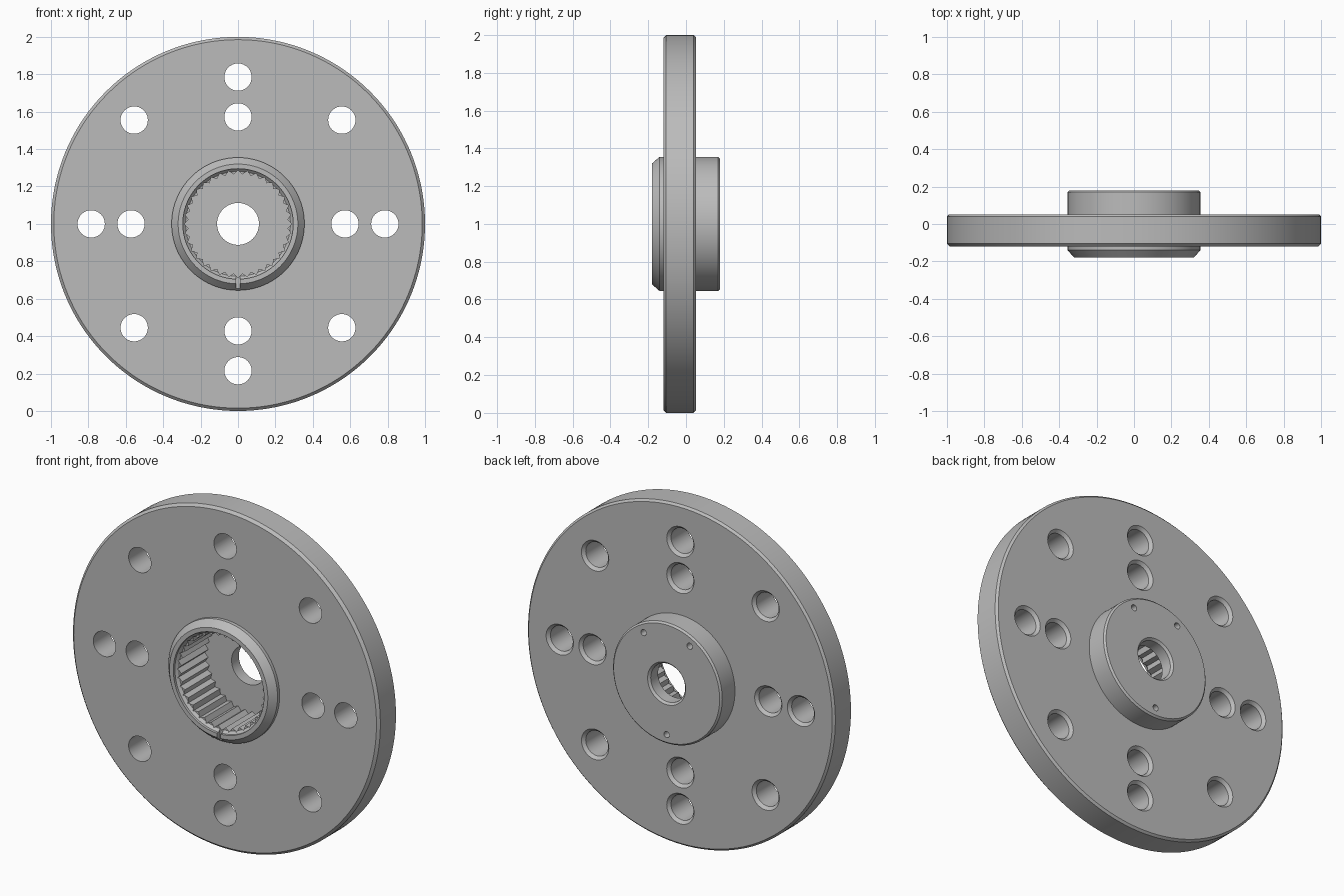
import bpy, bmesh
from math import sin, cos, pi, radians

cube = bpy.data.objects.get("Cube")
if cube:
    bpy.data.objects.remove(cube)

steel = bpy.data.materials.new("grey steel")
steel.use_nodes = True
GREY = (0.5, 0.5, 0.5, 1)
steel.diffuse_color = GREY
steel.node_tree.nodes["Principled BSDF"].inputs["Base Color"].default_value = GREY


def turn(bm, profile, segs, cx=0, cz=1, wave=0):
    """Capped solid turned around a y axis; profile is (radius, y), front to back.
    A wave pulls every other point inwards to form teeth."""
    rings = []
    for r, y in profile:
        ring = []
        for i in range(segs):
            a, rad = 2 * pi * i / segs, r - wave * (i % 2)
            ring.append(bm.verts.new((cx + rad * cos(a), y, cz + rad * sin(a))))
        rings.append(ring)
    for a, b in zip(rings, rings[1:]):
        for i in range(segs):
            j = (i + 1) % segs
            bm.faces.new((a[i], a[j], b[j], b[i]))
    bm.faces.new(rings[0][::-1])
    bm.faces.new(rings[-1])


def finish(bm, name):
    bmesh.ops.recalc_face_normals(bm, faces=bm.faces)
    mesh = bpy.data.meshes.new(name)
    bm.to_mesh(mesh)
    bm.free()
    mesh.materials.append(steel)
    obj = bpy.data.objects.new(name, mesh)
    bpy.context.collection.objects.link(obj)
    return obj


# Flange disc with the hub on both sides
bm = bmesh.new()
turn(bm, [(0.32, -0.18), (0.355, -0.14), (0.355, -0.12), (0.985, -0.12),
          (1, -0.105), (1, 0.04), (0.988, 0.052), (0.355, 0.052),
          (0.355, 0.17), (0.345, 0.18)], 144)
flange = finish(bm, "hub_flange")

cutters = []

# Toothed bore, open at the front
bm = bmesh.new()
turn(bm, [(0.287, -0.3), (0.287, 0.1)], 72, wave=0.022)
cutters.append(finish(bm, "spline_cutter"))

# Smooth lead-in at the mouth of the bore
bm = bmesh.new()
turn(bm, [(0.295, -0.3), (0.295, -0.165), (0.28, -0.15)], 96)
cutters.append(finish(bm, "mouth_cutter"))

# Centre hole, chamfered at the back
bm = bmesh.new()
turn(bm, [(0.112, 0.0), (0.112, 0.168), (0.136, 0.192)], 64)
cutters.append(finish(bm, "centre_hole_cutter"))

# Bolt holes: eight on the outer circle, four on the inner, chamfered at the back
bm = bmesh.new()
for radius, count in ((0.785, 8), (0.572, 4)):
    for i in range(count):
        a = 2 * pi * i / count
        turn(bm, [(0.073, -0.3), (0.073, 0.035), (0.105, 0.069)], 40,
             radius * cos(a), 1 + radius * sin(a))
cutters.append(finish(bm, "bolt_hole_cutter"))

# Three blind pin holes in the back of the hub
bm = bmesh.new()
for deg in (60, 120, 270):
    a = radians(deg)
    turn(bm, [(0.018, 0.13), (0.018, 0.3)], 20, 0.3 * cos(a), 1 + 0.3 * sin(a))
cutters.append(finish(bm, "pin_hole_cutter"))

# Timing notch in the bottom of the front rim
bm = bmesh.new()
bmesh.ops.create_cube(bm, size=1)
bmesh.ops.scale(bm, vec=(0.022, 0.1, 0.12), verts=bm.verts)
bmesh.ops.translate(bm, vec=(0, -0.2, 0.69), verts=bm.verts)
cutters.append(finish(bm, "notch_cutter"))

# Cut everything, then drop the helpers
for cutter in cutters:
    cutter.hide_render = True
    mod = flange.modifiers.new(cutter.name, 'BOOLEAN')
    mod.operation = 'DIFFERENCE'
    mod.solver = 'EXACT'
    mod.object = cutter
bpy.context.view_layer.update()
result = bpy.data.meshes.new_from_object(
    flange.evaluated_get(bpy.context.evaluated_depsgraph_get()))
flange.modifiers.clear()
flange.data = result
for cutter in cutters:
    bpy.data.objects.remove(cutter)

bpy.ops.object.select_all(action='DESELECT')
flange.select_set(True)
bpy.context.view_layer.objects.active = flange
bpy.ops.object.shade_smooth_by_angle(angle=radians(25))
